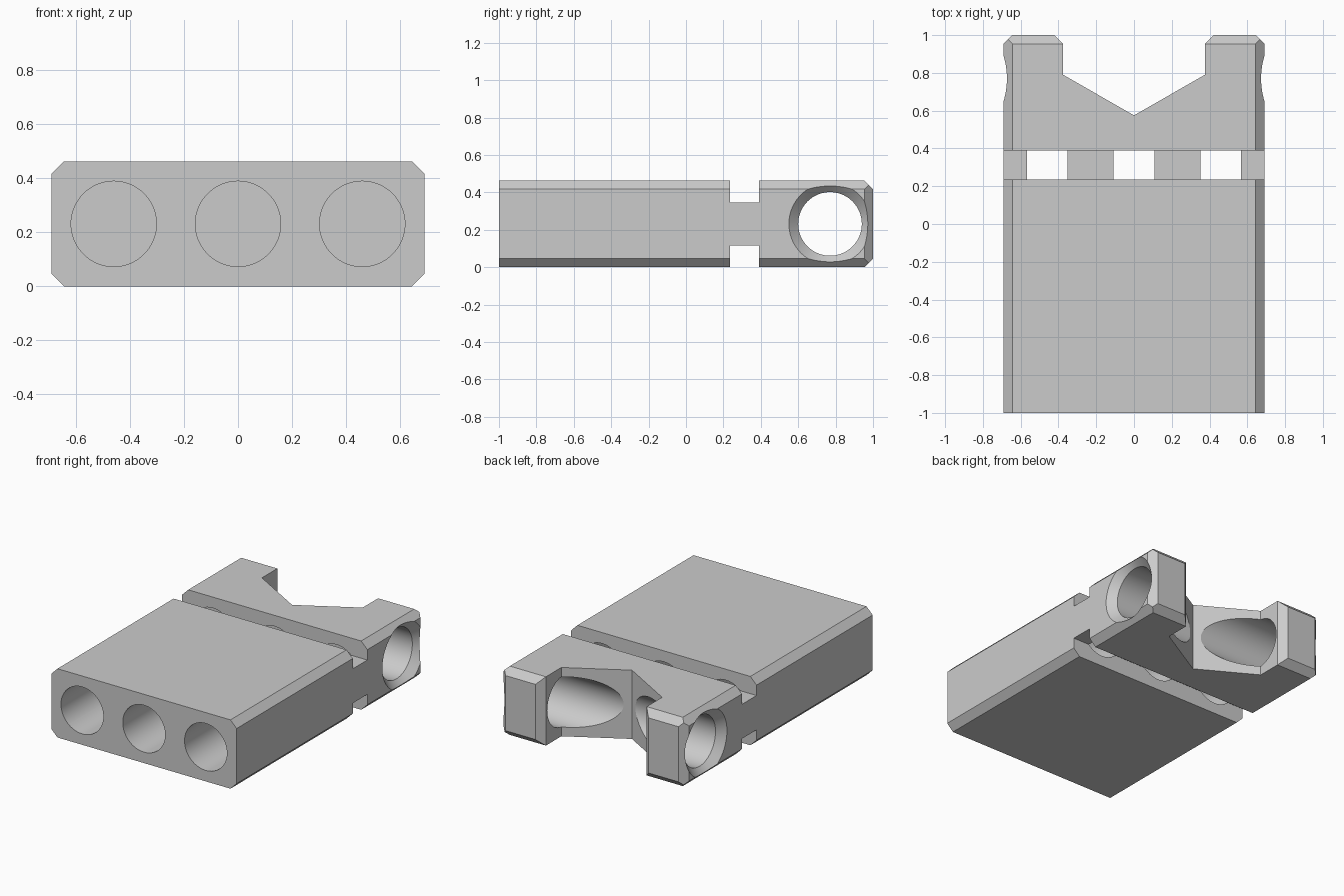
import bpy, bmesh, math

if "Cube" in bpy.data.objects:
    bpy.data.objects.remove(bpy.data.objects["Cube"])

W, L, H, C = 0.69, 1.0, 0.463, 0.046   # half width, half length, height, chamfer
MID = H / 2

grey = bpy.data.materials.new("plain grey")
grey.use_nodes = True
grey.diffuse_color = (0.6, 0.6, 0.6, 1)
grey.node_tree.nodes["Principled BSDF"].inputs["Base Color"].default_value = (0.6, 0.6, 0.6, 1)


def finish(name, bm):
    bmesh.ops.recalc_face_normals(bm, faces=bm.faces)
    mesh = bpy.data.meshes.new(name)
    bm.to_mesh(mesh)
    bm.free()
    mesh.materials.append(grey)
    obj = bpy.data.objects.new(name, mesh)
    bpy.context.collection.objects.link(obj)
    return obj


def prism(name, points, place, start, end):
    """Extrude a 2D outline; place(a, b, depth) gives its 3D position."""
    bm = bmesh.new()
    rings = [[bm.verts.new(place(a, b, d)) for a, b in points] for d in (start, end)]
    bm.faces.new(rings[0])
    bm.faces.new(rings[1])
    n = len(points)
    for i in range(n):
        j = (i + 1) % n
        bm.faces.new((rings[0][i], rings[0][j], rings[1][j], rings[1][i]))
    return finish(name, bm)


def lathe(name, profile, place, steps=72):
    """Solid of revolution from (depth, radius) pairs."""
    bm = bmesh.new()
    angles = [2 * math.pi * i / steps for i in range(steps)]
    rings = [[bm.verts.new(place(r * math.cos(t), r * math.sin(t), d)) for t in angles]
             for d, r in profile]
    for low, high in zip(rings, rings[1:]):
        for i in range(steps):
            j = (i + 1) % steps
            bm.faces.new((low[i], low[j], high[j], high[i]))
    bm.faces.new(rings[0])
    bm.faces.new(rings[-1])
    return finish(name, bm)


def along_x(a, b, d):
    return (d, a, b)


def along_y(a, b, d):
    return (a, d, b)


def along_z(a, b, d):
    return (a, b, d)


def combine(target, tool, operation):
    mod = target.modifiers.new(operation.lower(), 'BOOLEAN')
    mod.operation = operation
    mod.solver = 'EXACT'
    mod.object = tool
    bpy.ops.object.select_all(action='DESELECT')
    bpy.context.view_layer.objects.active = target
    target.select_set(True)
    bpy.ops.object.modifier_apply(modifier=mod.name)
    bpy.data.objects.remove(tool)


# Block outline with the V notch and two chamfered prongs
half = [(W, -L), (W, L - C), (W - C, L), (0.375 + C, L), (0.375, L - C), (0.375, 0.79)]
outline = half + [(0, 0.575)] + [(-x, y) for x, y in reversed(half)]
body = prism("notched_block", outline, along_z, 0, H)

# Chamfers on the long edges
section = [(-W + C, 0), (W - C, 0), (W, C), (W, H - C),
           (W - C, H), (-W + C, H), (-W, H - C), (-W, C)]
combine(body, prism("long_edge_envelope", section, along_y, -1.2, 1.2), 'INTERSECT')

# Chamfers on the back edges of the prongs
side = [(-1.1, -0.1), (L - C - 0.1, -0.1), (L - C, 0), (L, C),
        (L, H - C), (L - C, H), (L - C - 0.1, H + 0.1), (-1.1, H + 0.1)]
combine(body, prism("back_edge_envelope", side, along_x, -1, 1), 'INTERSECT')

# Cross grooves, top and bottom
for low, high in ((-0.1, 0.116), (H - 0.116, H + 0.1)):
    groove = [(0.235, low), (0.39, low), (0.39, high), (0.235, high)]
    combine(body, prism("cross_groove", groove, along_x, -1, 1), 'DIFFERENCE')

# Three blind bores from the front
for x in (-0.46, 0, 0.46):
    bore = lathe("front_bore", [(-1.1, 0.158), (0.46, 0.158)],
                 lambda a, b, d: (x + a, d, MID + b))
    combine(body, bore, 'DIFFERENCE')

# Countersunk bore across both prongs
bore = lathe("cross_bore", [(-0.75, 0.28), (-0.64, 0.17), (0.64, 0.17), (0.75, 0.28)],
             lambda a, b, d: (d, 0.77 + a, MID + b))
combine(body, bore, 'DIFFERENCE')

# Smooth bores, sharp edges
body.select_set(True)
bpy.context.view_layer.objects.active = body
bpy.ops.object.shade_smooth_by_angle(angle=math.radians(25))
